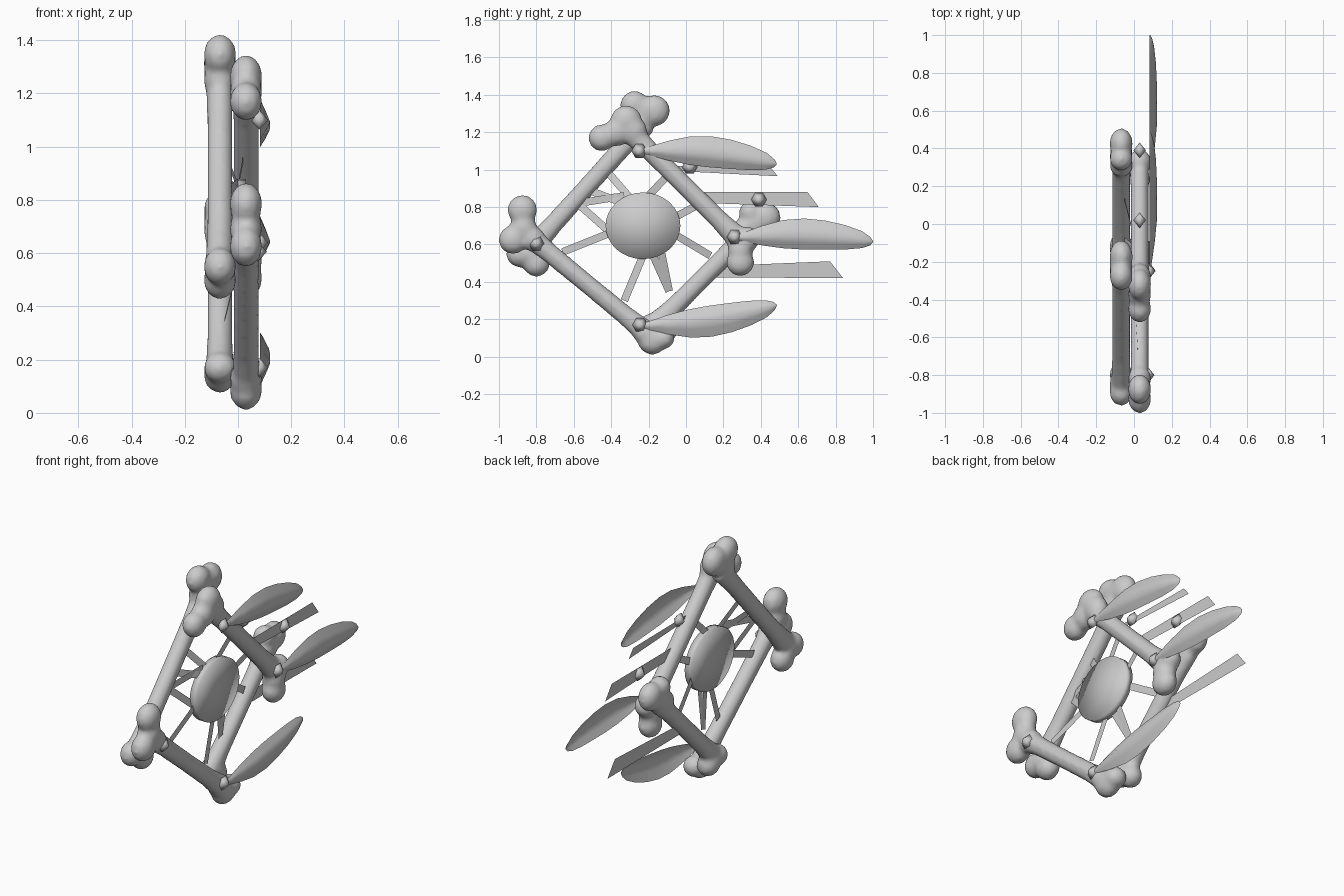
import bpy, bmesh, math
from mathutils import Vector, Matrix

if "Cube" in bpy.data.objects:
    bpy.data.objects.remove(bpy.data.objects["Cube"])

bone_grey = bpy.data.materials.new("bone_grey")
bone_grey.diffuse_color = (0.6, 0.6, 0.6, 1)
bone_grey.use_nodes = True
bone_grey.node_tree.nodes["Principled BSDF"].inputs["Base Color"].default_value = bone_grey.diffuse_color


def finish(name, bm, smooth=40):
    mesh = bpy.data.meshes.new(name)
    bm.to_mesh(mesh)
    bm.free()
    ob = bpy.data.objects.new(name, mesh)
    bpy.context.collection.objects.link(ob)
    mesh.materials.append(bone_grey)
    bpy.ops.object.select_all(action='DESELECT')
    ob.select_set(True)
    bpy.context.view_layer.objects.active = ob
    if smooth:
        bpy.ops.object.shade_smooth_by_angle(angle=math.radians(smooth))
    return ob


def sheet(name, points):
    """Flat plate from a counterclockwise outline of (x, y, z) points."""
    bm = bmesh.new()
    bm.faces.new([bm.verts.new(p) for p in points])
    return finish(name, bm, 0)


def bone(name, x, a, b, lobes):
    """Shaft from a to b in the (y, z) plane with fused knuckle lobes."""
    bm = bmesh.new()
    pa, pb = Vector((x, *a)), Vector((x, *b))
    d = (pb - pa).normalized()
    side = Vector((1, 0, 0)).cross(d)
    rings = []
    for t, r in ((0, .07), (.1, .06), (.2, .053), (.5, .051), (.8, .053), (.9, .06), (1, .07)):
        c = pa.lerp(pb, t)
        rx = min(r, .049 + .3 * max(0, r - .053))
        rings.append([bm.verts.new(c + rx * math.cos(k * math.pi / 6) * Vector((1, 0, 0))
                                   + r * math.sin(k * math.pi / 6) * side) for k in range(12)])
    for r0, r1 in zip(rings, rings[1:]):
        for k in range(12):
            bm.faces.new((r0[k], r0[(k + 1) % 12], r1[(k + 1) % 12], r1[k]))
    bm.faces.new(rings[0][::-1])
    bm.faces.new(rings[-1])
    for y, z, r in lobes:
        m = Matrix.Translation((x, y, z)) @ Matrix.Diagonal((.064 / r, 1, 1, 1))
        bmesh.ops.create_icosphere(bm, subdivisions=2, radius=r, matrix=m)
    bmesh.ops.recalc_face_normals(bm, faces=bm.faces)
    ob = finish(name, bm)
    rm = ob.modifiers.new("fuse", 'REMESH')
    rm.mode, rm.voxel_size, rm.use_smooth_shade = 'VOXEL', .013, True
    sm = ob.modifiers.new("soften", 'SMOOTH')
    sm.factor, sm.iterations = .5, 9


# Four bones lashed into a diamond frame: two outer, two inner
bone("upper_right_bone", .03, (-.32, 1.225), (.30, .61),
     [(-.32, 1.26, .088), (-.45, 1.17, .075), (-.37, 1.2, .078), (-.28, 1.21, .075),
      (.29, .505, .078), (.29, .57, .07), (.33, .63, .068)])
bone("lower_left_bone", .03, (-.87, .67), (-.19, .11),
     [(-.875, .785, .083), (-.925, .625, .08), (-.87, .69, .075), (-.82, .63, .07),
      (-.18, .09, .083), (-.22, .13, .068), (-.12, .10, .062)])
bone("upper_left_bone", -.068, (-.22, 1.25), (-.83, .575),
     [(-.275, 1.345, .08), (-.17, 1.315, .088), (-.22, 1.31, .085), (-.25, 1.25, .075),
      (-.89, .55, .075), (-.80, .50, .076), (-.84, .55, .07)])
bone("lower_right_bone", -.068, (-.16, .17), (.36, .69),
     [(.425, .745, .085), (.345, .77, .065), (.36, .71, .075), (.31, .68, .065),
      (-.11, .14, .068), (-.19, .17, .062), (-.14, .16, .065)])

# Thin hub drum, dished on both faces
bm = bmesh.new()
N = 32
caps, rims = [], []
for x, xc in ((-.015, .002), (.03, .013)):
    caps.append(bm.verts.new((xc, -.23, .70)))
    rims.append([bm.verts.new((x, -.23 + .2 * math.cos(2 * math.pi * k / N),
                               .70 + .178 * math.sin(2 * math.pi * k / N))) for k in range(N)])
for k in range(N):
    j = (k + 1) % N
    bm.faces.new((caps[0], rims[0][j], rims[0][k]))
    bm.faces.new((caps[1], rims[1][k], rims[1][j]))
    bm.faces.new((rims[0][k], rims[0][j], rims[1][j], rims[1][k]))
finish("hub_disc", bm, 150)

# Ribbons stretched from the hub to the frame: start, end, x of the end
ribbons = [((-.30, .85), (-.43, 1.0), -.06), ((-.33, .86), (-.58, .82), -.05),
           ((-.40, .66), (-.58, .82), -.05), ((-.36, .68), (-.66, .56), .02),
           ((-.36, .83), (-.52, .89), -.06), ((-.23, .54), (-.33, .30), .02),
           ((-.18, .55), (-.09, .35), -.05), ((-.13, .55), (-.09, .35), -.05),
           ((-.07, .66), (.13, .54), -.05), ((-.07, .74), (.08, .82), .03),
           ((-.21, .85), (-.06, 1.01), .03)]
for i, (a, b, x) in enumerate(ribbons):
    a, b = Vector(a), Vector(b)
    n = Vector((-(b - a).y, (b - a).x)).normalized() * .02
    sheet(f"ribbon_{i + 1}", [(0, *(a - n)), (x, *(b - n)), (x, *(b + n)), (0, *(a + n))])

# Flat trailing strips with angled ends
strips = [(.03, [(-.12, 1.02), (.0, .99), (.49, .965), (.45, 1.015)]),
          (.03, [(.02, .83), (.15, .82), (.71, .80), (.65, .88), (.02, .88)]),
          (-.075, [(.10, .425), (.84, .42), (.77, .51), (.17, .485)])]
for i, (x, s) in enumerate(strips):
    sheet(f"strip_{i + 1}", [(x, *p) for p in s])

# Ridged feathers: (fraction along, wide half, narrow half)
PROFILE = [(0, .012, .01), (.08, .035, .02), (.2, .07, .036), (.35, .103, .048), (.5, .114, .052),
           (.65, .106, .05), (.8, .084, .046), (.92, .054, .036), (.98, .024, .02), (1, .004, .004)]


def feather(name, root, tip, flip=False):
    bm = bmesh.new()
    a, b = Vector(root), Vector(tip)
    n = Vector((-(b - a).y, (b - a).x)).normalized()
    rows = []
    for t, up, lo in PROFILE:
        if flip:
            up, lo = lo, up
        c = a.lerp(b, t)
        ridge = .084 + .037 * min(1, (up + lo) / .15)
        mid = (ridge + .086) / 2
        shift = (up - lo) * .3
        rows.append([bm.verts.new((x, *(c + n * o))) for x, o in
                     ((.083, -lo), (mid, (shift - lo) / 2), (ridge, shift), (mid, (shift + up) / 2), (.083, up))])
    for r0, r1 in zip(rows, rows[1:]):
        for k in range(4):
            bm.faces.new((r0[k], r1[k], r1[k + 1], r0[k + 1]))
    finish(name, bm, 60)


feather("top_feather", (-.24, 1.10), (.485, 1.03))
feather("middle_feather", (.26, .635), (1.0, .615))
feather("bottom_feather", (-.24, .165), (.485, .275), True)

# Six-sided double-pointed beads on the bones and on the strips
for i, p in enumerate([(.08, -.25, 1.10), (.08, .26, .64), (.08, -.245, .17), (.075, -.80, .605),
                       (.03, .39, .84), (.03, .02, 1.015)]):
    bm = bmesh.new()
    bmesh.ops.create_uvsphere(bm, u_segments=6, v_segments=2, radius=.042,
                              matrix=Matrix.Translation(p) @ Matrix.Diagonal((.8, 1, 1, 1))
                              @ Matrix.Rotation(math.pi / 2, 4, 'Y'))
    finish(f"bead_{i + 1}", bm, 100)
